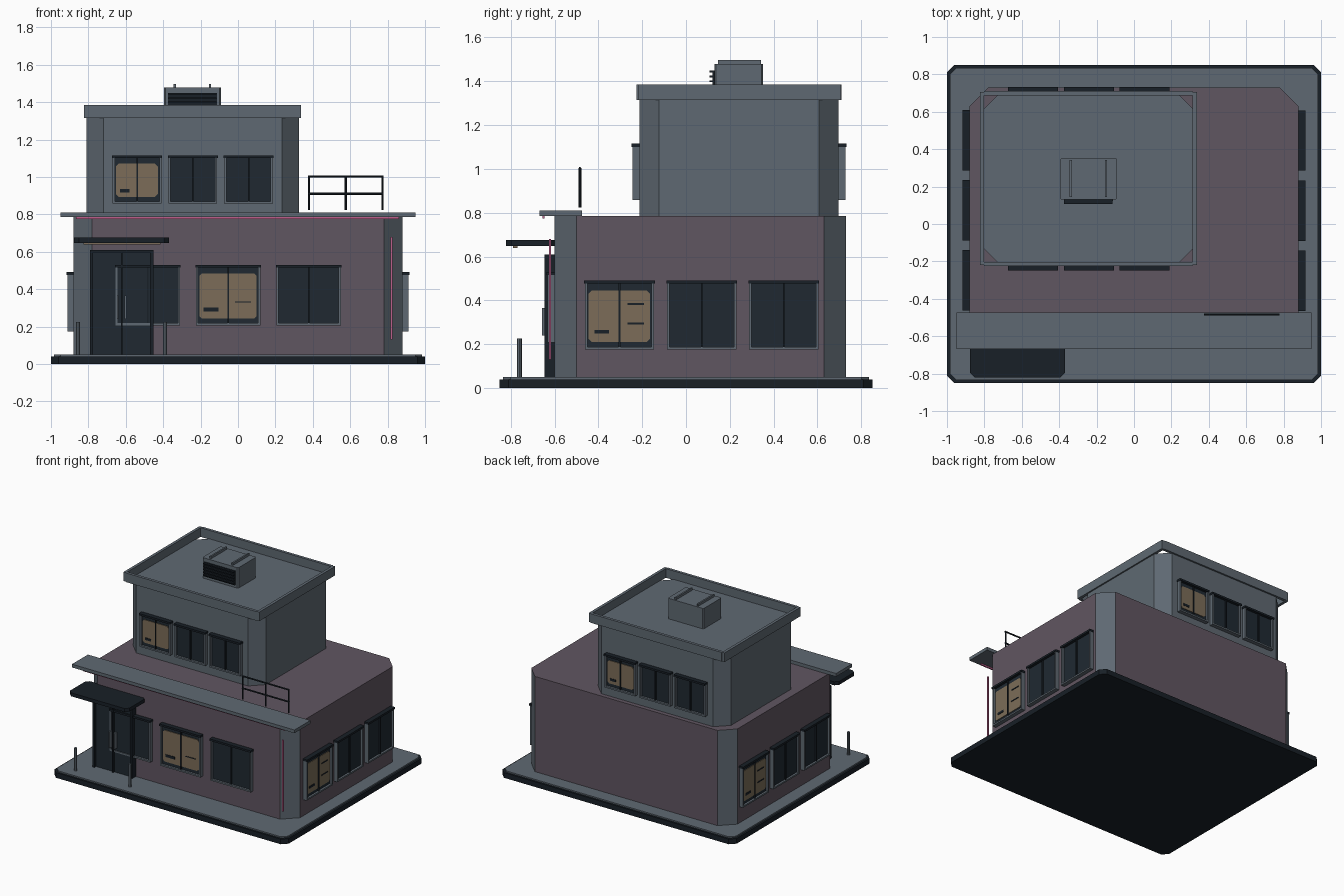
import bpy, bmesh, math
from mathutils import Matrix, Vector

if "Cube" in bpy.data.objects:
    bpy.data.objects.remove(bpy.data.objects["Cube"])

# ---- flat colours (linear) ----
COLOURS = {
    "grey": (0.114, 0.141, 0.168), "mauve": (0.118, 0.092, 0.120),
    "navy_glass": (0.014, 0.022, 0.031), "dark_trim": (0.009, 0.014, 0.020),
    "warm_light": (0.200, 0.152, 0.098), "pink_neon": (0.520, 0.115, 0.265),
}
MATS = {}
for n, c in COLOURS.items():
    MATS[n] = bpy.data.materials.new(n)
    MATS[n].diffuse_color = (*c, 1)
GREY, MAUVE, GLASS, DARK, WARM, PINK = COLOURS


def build(name, boxes, matrix=Matrix()):
    """One object from boxes (x0,x1,y0,y1,z0,z1,material[,chamfer,axis])."""
    me = bpy.data.meshes.new(name)
    used = []
    out = bmesh.new()
    for b in boxes:
        x0, x1, y0, y1, z0, z1, mat = b[:7]
        if mat not in used:
            used.append(mat)
            me.materials.append(MATS[mat])
        bm = bmesh.new()
        bmesh.ops.create_cube(bm, size=1)
        for v in bm.verts:
            v.co = Vector(((x0 + x1) / 2 + v.co.x * (x1 - x0),
                           (y0 + y1) / 2 + v.co.y * (y1 - y0),
                           (z0 + z1) / 2 + v.co.z * (z1 - z0)))
        if len(b) > 7:
            ax = b[8]
            es = [e for e in bm.edges
                  if abs((e.verts[0].co - e.verts[1].co).normalized()[ax]) > 0.9]
            bmesh.ops.bevel(bm, geom=es, offset=b[7], segments=1, affect='EDGES')
        for f in bm.faces:
            f.material_index = used.index(mat)
        tmp = bpy.data.meshes.new("tmp")
        bm.to_mesh(tmp)
        out.from_mesh(tmp)
        bm.free()
        bpy.data.meshes.remove(tmp)
    out.to_mesh(me)
    out.free()
    ob = bpy.data.objects.new(name, me)
    bpy.context.collection.objects.link(ob)
    ob.matrix_world = matrix
    return ob


def wall(x, y, degrees):
    """Local frame of a wall: -y points outwards, x runs right."""
    return Matrix.Translation((x, y, 0)) @ Matrix.Rotation(math.radians(degrees), 4, 'Z')


def window(name, x0, x1, z0, z1, matrix, marks=None):
    """Framed window with hood; marks (list of bars) means it is lit."""
    t, c, D = 0.012, (x0 + x1) / 2, 0.031
    parts = [
        (x0 + t, x1 - t, -0.015, 0.01, z0 + t, z1 - t, GLASS),
        (x0, x0 + t, -D, 0.01, z0, z1 - t, GREY),
        (x1 - t, x1, -D, 0.01, z0, z1 - t, GREY),
        (x0 + t, x1 - t, -D, 0.01, z0, z0 + t, GREY),
        (x0 - 0.003, x1 + 0.003, -0.036, 0.01, z1 - t, z1 + 0.003, DARK),
        (c - 0.004, c + 0.004, -0.026, 0.0, z0 + t, z1 - t, DARK),
    ]
    if marks is not None:
        parts.append((x0 + 0.018, x1 - 0.02, -0.020, -0.014,
                      z0 + 0.036, z1 - 0.042, WARM, 0.014, 1))
        for a, b, za, zb in marks:
            parts.append((x0 + a, x0 + b, -0.023, -0.019, z0 + za, z0 + zb, DARK))
    build(name, parts, matrix)


# ---- plinth and paving ----
build("plinth", [(-1, 1, -0.85, 0.85, 0, 0.04, DARK, 0.04, 2)])
build("paving", [(-0.985, 0.985, -0.835, 0.835, 0.04, 0.05, GREY, 0.035, 2)])

# ---- ground floor: mauve walls, grey chamfered corners ----
ground = build("ground_floor", [(-0.88, 0.88, -0.60, 0.73, 0.05, 0.785, MAUVE, 0.10, 2)])
ground.data.materials.append(MATS[GREY])
for p in ground.data.polygons:
    if abs(p.normal.x) > 0.3 and abs(p.normal.y) > 0.3:
        p.material_index = 1

# ---- upper floor and open parapet ring ----
build("upper_floor", [(-0.81, 0.325, -0.213, 0.697, 0.785, 1.32, GREY, 0.09, 2)])
X0, X1, Y0, Y1, T = -0.823, 0.336, -0.225, 0.71, 0.022
build("parapet", [
    (X0 + T, X1 - T, Y0, Y0 + T, 1.315, 1.385, GREY),
    (X0 + T, X1 - T, Y1 - T, Y1, 1.315, 1.385, GREY),
    (X0, X0 + T, Y0 + 0.005, Y1 - 0.005, 1.315, 1.385, GREY),
    (X1 - T, X1, Y0 + 0.005, Y1 - 0.005, 1.315, 1.385, GREY)])

# ---- windows, the leftmost lit on most walls ----
front_marks = [(0.04, 0.12, 0.075, 0.095), (0.21, 0.295, 0.122, 0.128)]
side_marks = [(0.045, 0.11, 0.073, 0.09), (0.195, 0.27, 0.205, 0.213),
              (0.195, 0.27, 0.115, 0.123)]
for i in range(3):
    x = -0.655 + 0.43 * i
    window(f"front_window_{i}", x, x + 0.345, 0.207, 0.527, wall(0, -0.60, 0),
           front_marks if i == 1 else None)
for side, m, start in (("right", wall(0.88, 0, 90), -0.462),
                       ("left", wall(-0.88, 0, -90), -0.607)):
    for i in range(3):
        x = start + 0.375 * i
        window(f"{side}_window_{i}", x, x + 0.317, 0.175, 0.488, m,
               side_marks if i == 0 else None)
for side, m, start in (("front", wall(0, -0.213, 0), -0.67),
                       ("back", wall(0, 0.697, 180), -0.187)):
    for i in range(3):
        x = start + 0.298 * i
        window(f"upper_{side}_window_{i}", x, x + 0.261, 0.858, 1.113, m,
               [(0.04, 0.09, 0.06, 0.078)] if i == 0 else None)

# ---- long front canopy with neon strips ----
build("long_canopy", [(-0.95, 0.95, -0.668, -0.474, 0.785, 0.81, GREY)])
build("canopy_neon", [(-0.865, 0.86, -0.655, -0.645, 0.774, 0.785, PINK)])
build("corner_neon", [(0.815, 0.825, -0.625, -0.615, 0.13, 0.68, PINK)])

# ---- entrance: double door, handles, canopy ----
build("double_door", [
    (-0.775, -0.47, -0.624, -0.59, 0.05, 0.595, GLASS),
    (-0.792, -0.775, -0.645, -0.59, 0.05, 0.61, DARK),
    (-0.47, -0.453, -0.645, -0.59, 0.05, 0.61, DARK),
    (-0.775, -0.47, -0.645, -0.59, 0.595, 0.61, DARK),
    (-0.626, -0.618, -0.640, -0.59, 0.05, 0.595, DARK)])
build("door_handles", [(x - 0.005, x + 0.005, -0.656, -0.624, 0.24, 0.365, GREY)
                       for x in (-0.643, -0.601)])
build("entrance_canopy", [(-0.876, -0.37, -0.822, -0.59, 0.648, 0.675, DARK, 0.025, 2)])
build("entrance_light", [(-0.825, -0.415, -0.79, -0.77, 0.638, 0.648, WARM)])


def rod(name, a, b, r, mat, sides=8):
    """Straight round bar between two points."""
    a, b = Vector(a), Vector(b)
    bm = bmesh.new()
    m = Matrix.Translation((a + b) / 2) @ (b - a).to_track_quat('Z', 'Y').to_matrix().to_4x4()
    bmesh.ops.create_cone(bm, cap_ends=True, segments=sides, radius1=r, radius2=r,
                          depth=(b - a).length, matrix=m)
    me = bpy.data.meshes.new(name)
    me.materials.append(MATS[mat])
    bm.to_mesh(me)
    bm.free()
    bpy.context.collection.objects.link(bpy.data.objects.new(name, me))


# ---- bollards by the entrance ----
for i, x in enumerate((-0.855, -0.39)):
    rod(f"bollard_{i}", (x, -0.76, 0.05), (x, -0.76, 0.225), 0.011, GREY)

# ---- terrace railing ----
for i, x in enumerate((0.38, 0.576, 0.772)):
    rod(f"railing_post_{i}", (x, -0.484, 0.824), (x, -0.484, 1.005), 0.006, DARK)
for i, z in enumerate((0.91, 1.003)):
    rod(f"railing_rail_{i}", (0.375, -0.484, z), (0.777, -0.484, z), 0.006, DARK)

# ---- rooftop air unit with louvres and top ribs ----
build("air_unit", [(-0.396, -0.09, 0.13, 0.352, 1.32, 1.478, GREY, 0.008, 2)])
build("air_unit_grille", [(-0.375, -0.112, 0.122, 0.135, 1.34, 1.45, DARK)])
build("air_unit_louvres", [(-0.373, -0.114, 0.107, 0.124, 1.352 + 0.022 * i,
                            1.360 + 0.022 * i, DARK) for i in range(5)])
build("air_unit_ribs", [(x - 0.006, x + 0.006, 0.145, 0.343, 1.478, 1.496, GREY)
                        for x in (-0.338, -0.15)])

for m in bpy.data.materials:
    if m.users and not m.is_grease_pencil:
        m.use_nodes = True
        m.node_tree.nodes["Principled BSDF"].inputs["Base Color"].default_value = m.diffuse_color
